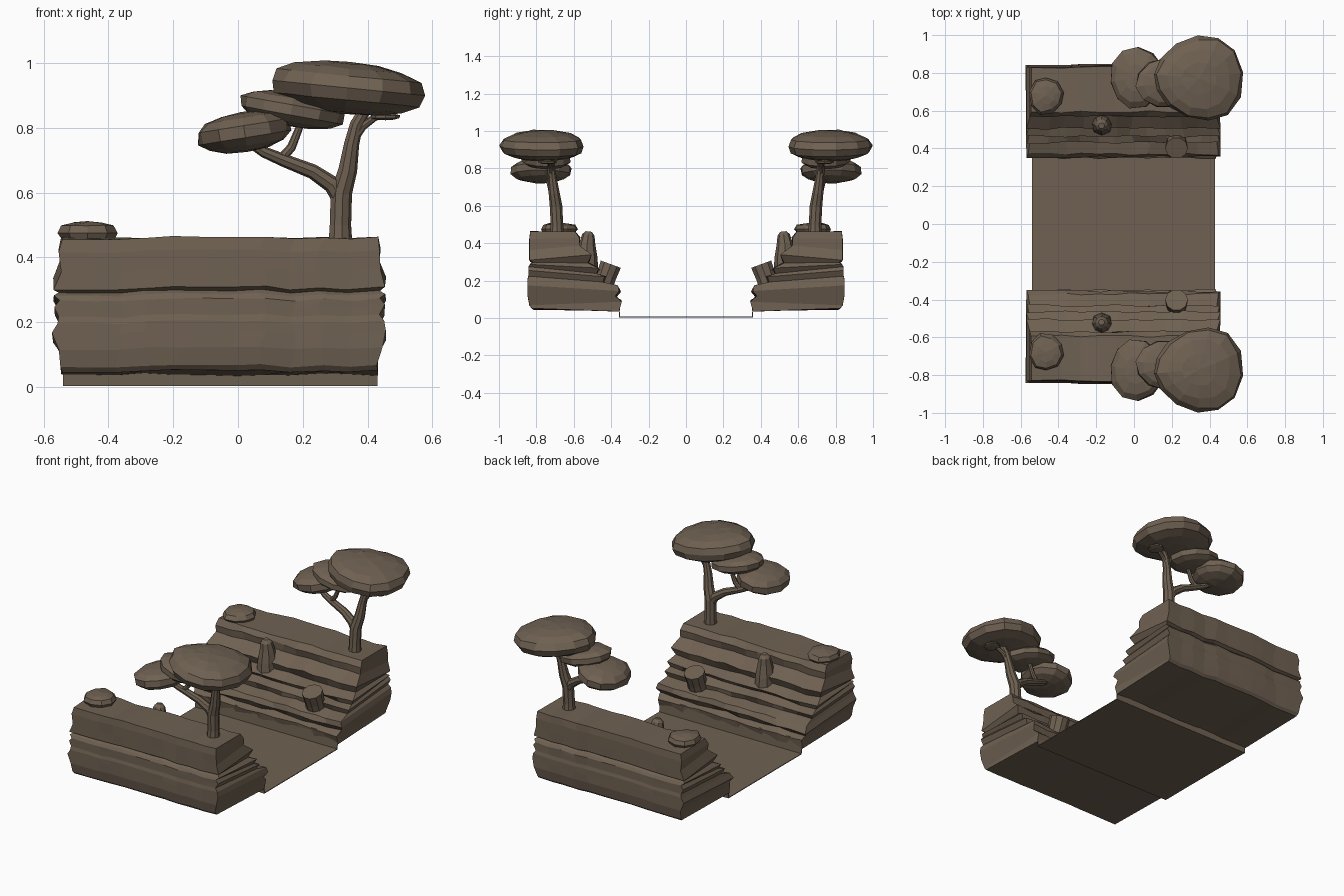
import bpy, bmesh, math, random
from mathutils import Vector, Matrix

if "Cube" in bpy.data.objects:
    bpy.data.objects.remove(bpy.data.objects["Cube"])

random.seed(4)
mat = bpy.data.materials.new("earth_brown")
mat.diffuse_color = (0.16, 0.12, 0.085, 1)
mat.use_nodes = True
mat.node_tree.nodes["Principled BSDF"].inputs["Base Color"].default_value = mat.diffuse_color


def finish(bm, name, mirror=True):
    bmesh.ops.recalc_face_normals(bm, faces=bm.faces)
    me = bpy.data.meshes.new(name)
    bm.to_mesh(me)
    bm.free()
    ob = bpy.data.objects.new(name, me)
    bpy.context.collection.objects.link(ob)
    me.materials.append(mat)
    if mirror:
        m = ob.modifiers.new("both_banks", 'MIRROR')
        m.use_axis = (False, True, False)
        m.use_mirror_merge = False
    return ob


def jit(a):
    return random.uniform(-a, a)


def blob(name, center, size, segs=12, rings=7, taper=0, tilt=0, noise=0.04, sharp=0.8):
    # flattened faceted ellipsoid; taper narrows it towards -x
    bm = bmesh.new()
    bmesh.ops.create_uvsphere(bm, u_segments=segs, v_segments=rings, radius=1)
    rot = Matrix.Rotation(tilt, 3, 'Y')
    for v in bm.verts:
        x, y, z = v.co
        z = math.copysign(abs(z) ** sharp, z)
        y *= 1 + taper * x
        p = Vector((x * size[0], y * size[1], z * size[2])) * (1 + jit(noise))
        v.co = rot @ p + Vector(center)
    return finish(bm, name)


def tube(name, path, sides=8):
    # path entries: x, y, z, radius
    bm = bmesh.new()
    pts = [Vector(p[:3]) for p in path]
    rings = []
    for i, p in enumerate(pts):
        d = (pts[min(i + 1, len(pts) - 1)] - pts[max(i - 1, 0)]).normalized()
        u = Vector((0, 1, 0)).cross(d).normalized()
        w = d.cross(u)
        rings.append([bm.verts.new(p + path[i][3] * (u * math.cos(a) + w * math.sin(a)))
                      for a in (2 * math.pi * k / sides for k in range(sides))])
    for r, s in zip(rings, rings[1:]):
        for k in range(sides):
            bm.faces.new((r[k], r[(k + 1) % sides], s[(k + 1) % sides], s[k]))
    bm.faces.new(rings[0])
    bm.faces.new(rings[-1])
    return finish(bm, name)


# Layered cliff: inner y, inner z, outer y, outer z, end bulge per stratum
levels = [(.36, .04, .82, .05, 0), (.35, .09, .835, .065, .0), (.375, .115, .845, .12, .01),
          (.355, .14, .845, .17, .025), (.37, .17, .845, .20, .015), (.44, .19, .84, .22, .005),
          (.43, .22, .84, .25, .02), (.48, .24, .84, .27, .01), (.465, .265, .83, .285, .025),
          (.525, .29, .815, .295, .005), (.505, .335, .835, .305, .025), (.575, .385, .835, .36, .005),
          (.567, .43, .835, .42, .008), (.595, .46, .83, .46, 0)]
bm = bmesh.new()
N, x0, x1 = 11, -0.545, 0.432
sections = []
for i in range(N + 1):
    t = i / N
    bump = jit(0.007)
    end = -1 if i == 0 else 1 if i == N else 0
    ins, outs = [], []
    for yi, zi, yo, zo, b in levels:
        x = x0 + (x1 - x0) * t + (jit(0.015) if not end else end * b)
        ins.append(bm.verts.new((x, yi + jit(.007), zi + jit(.006))))
        outs.append(bm.verts.new((x + end * jit(.005), yo + bump * .7, zo + bump + jit(.002))))
    sections.append((ins, outs))
for (a, b), (c, d) in zip(sections, sections[1:]):
    for k in range(len(levels) - 1):
        bm.faces.new((a[k], a[k + 1], c[k + 1], c[k]))
        bm.faces.new((b[k], d[k], d[k + 1], b[k + 1]))
    for k in (0, -1):
        bm.faces.new((a[k], c[k], d[k], b[k]))
for ins, outs in (sections[0], sections[-1]):
    for k in range(len(levels) - 1):
        bm.faces.new((ins[k], outs[k], outs[k + 1], ins[k + 1]))
finish(bm, "layered_cliff")

# Thin channel floor with upturned edges
bm = bmesh.new()
prof = [(-.36, .09), (-.355, .006), (.355, .006), (.36, .09)]
cols = [[bm.verts.new((x, y, z)) for y, z in prof] for x in (-.54, .43)]
for k in range(3):
    bm.faces.new((cols[0][k], cols[0][k + 1], cols[1][k + 1], cols[1][k]))
floor = finish(bm, "channel_floor", False)
sol = floor.modifiers.new("thickness", 'SOLIDIFY')
sol.thickness = 0.006
sol.offset = 0

# Flat rock on the cliff top
blob("top_rock", (-.465, .68, .475), (.092, .10, .035), 9, 6, -.15, 0, .06, .6)

# Rock stubs standing on the ledges
tube("pointed_stub", [(-.17, .53, .25, .062), (-.17, .53, .33, .056), (-.17, .528, .40, .043),
                      (-.172, .522, .445, .033), (-.172, .52, .463, .016)], 8)
tube("cut_stub", [(.225, .45, .16, .058), (.225, .425, .225, .056), (.225, .402, .288, .06)], 10)

# Tree trunk and branches
tube("trunk", [(.315, .69, .44, .038), (.315, .69, .50, .034), (.318, .695, .60, .034),
               (.338, .705, .67, .03), (.35, .715, .75, .024), (.365, .72, .81, .021),
               (.40, .725, .87, .018)], 9)
tube("left_branch", [(.318, .695, .58, .028), (.29, .70, .625, .027), (.23, .71, .665, .023),
                     (.14, .72, .70, .02), (.08, .73, .725, .017), (.01, .74, .77, .012)])
tube("inner_branch", [(.13, .72, .70, .015), (.165, .715, .74, .014), (.185, .715, .79, .012),
                      (.20, .715, .83, .01)])
tube("right_branch", [(.36, .72, .77, .014), (.385, .722, .805, .013), (.42, .73, .83, .011),
                      (.46, .74, .85, .01)])

# Foliage pads
blob("large_foliage", (.338, .77, .923), (.24, .225, .08), 13, 8, .22, .10, .035)
blob("middle_foliage", (.165, .745, .855), (.165, .135, .052), 11, 7, .05, .18, .035)
blob("low_foliage", (.02, .775, .788), (.15, .165, .062), 11, 7, -.1, -.16, .035)
blob("small_foliage", (.455, .74, .834), (.046, .05, .011), 8, 5)
